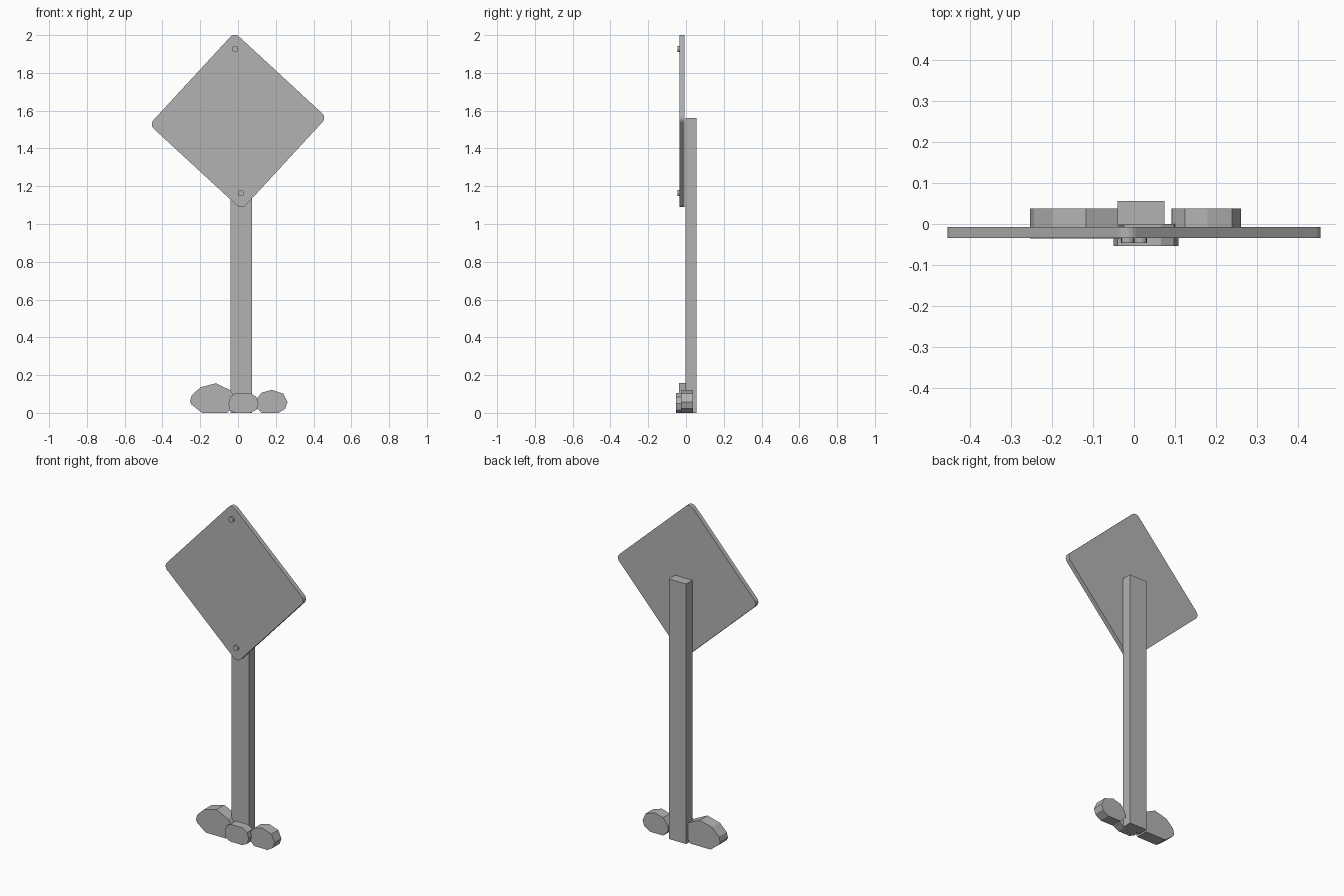
import bpy, bmesh
from math import sin, cos, pi, radians
from mathutils import Matrix, Vector

cube = bpy.data.objects.get("Cube")
if cube:
    bpy.data.objects.remove(cube, do_unlink=True)

# One plain grey for everything
grey = bpy.data.materials.new("plain grey")
grey.use_nodes = True
COLOUR = (0.45, 0.45, 0.45, 1)
grey.diffuse_color = COLOUR
grey.node_tree.nodes["Principled BSDF"].inputs["Base Color"].default_value = COLOUR


def slab(name, outline, y_front, y_back):
    """Extrude an (x, z) outline from y_front to y_back."""
    bm = bmesh.new()
    face = bm.faces.new([bm.verts.new((x, y_front, z)) for x, z in outline])
    new = bmesh.ops.extrude_face_region(bm, geom=[face])["geom"]
    verts = [v for v in new if isinstance(v, bmesh.types.BMVert)]
    bmesh.ops.translate(bm, verts=verts, vec=(0, y_back - y_front, 0))
    bmesh.ops.recalc_face_normals(bm, faces=bm.faces)
    mesh = bpy.data.meshes.new(name)
    bm.to_mesh(mesh)
    bm.free()
    mesh.materials.append(grey)
    obj = bpy.data.objects.new(name, mesh)
    bpy.context.collection.objects.link(obj)
    return obj


def arc(cx, cz, radius, start, end, steps):
    return [(cx + radius * cos(start + (end - start) * i / steps),
             cz + radius * sin(start + (end - start) * i / steps))
            for i in range(steps + 1)]


# Post
slab("post", [(-0.04, 0), (0.075, 0), (0.075, 1.56), (-0.04, 1.56)], -0.003, 0.056)

# Sign board: a rounded square on its corner, slightly tilted
CENTRE = Vector((0, 1.545))
TILT = radians(2.3)
CORNER = 0.032
reach = 0.47 - CORNER * 2 ** 0.5
board = []
for i in range(4):
    a = TILT + i * pi / 2
    board += arc(CENTRE.x + reach * cos(a), CENTRE.y + reach * sin(a),
                 CORNER, a - pi / 4, a + pi / 4, 5)
slab("sign_board", board, -0.034, -0.007)

# Bolts near the top and bottom corners
for name, side in (("top_bolt", 1), ("bottom_bolt", -1)):
    spot = CENTRE + Matrix.Rotation(TILT, 2) @ Vector((0, 0.382 * side))
    slab(name, arc(spot.x, spot.y, 0.016, 0, 2 * pi, 16)[:-1], -0.046, -0.033)

# Rocks around the foot
slab("right_rock", [(-0.254, 0.06), (-0.245, 0.092), (-0.2, 0.135), (-0.118, 0.157),
                    (-0.04, 0.12), (-0.02, 0.09), (-0.03, 0.04), (-0.055, 0),
                    (-0.19, 0), (-0.245, 0.043)], -0.036, 0.038)
slab("left_rock", [(0.095, 0.07), (0.125, 0.107), (0.18, 0.122), (0.24, 0.102),
                   (0.262, 0.057), (0.25, 0.022), (0.215, 0), (0.125, 0),
                   (0.092, 0.035)], -0.027, 0.038)
slab("front_rock", [(-0.05, 0.05), (-0.04, 0.087), (-0.01, 0.104), (0.066, 0.104),
                    (0.098, 0.084), (0.109, 0.05), (0.098, 0.016), (0.066, 0),
                    (-0.013, 0), (-0.045, 0.014)], -0.054, 0.0)
